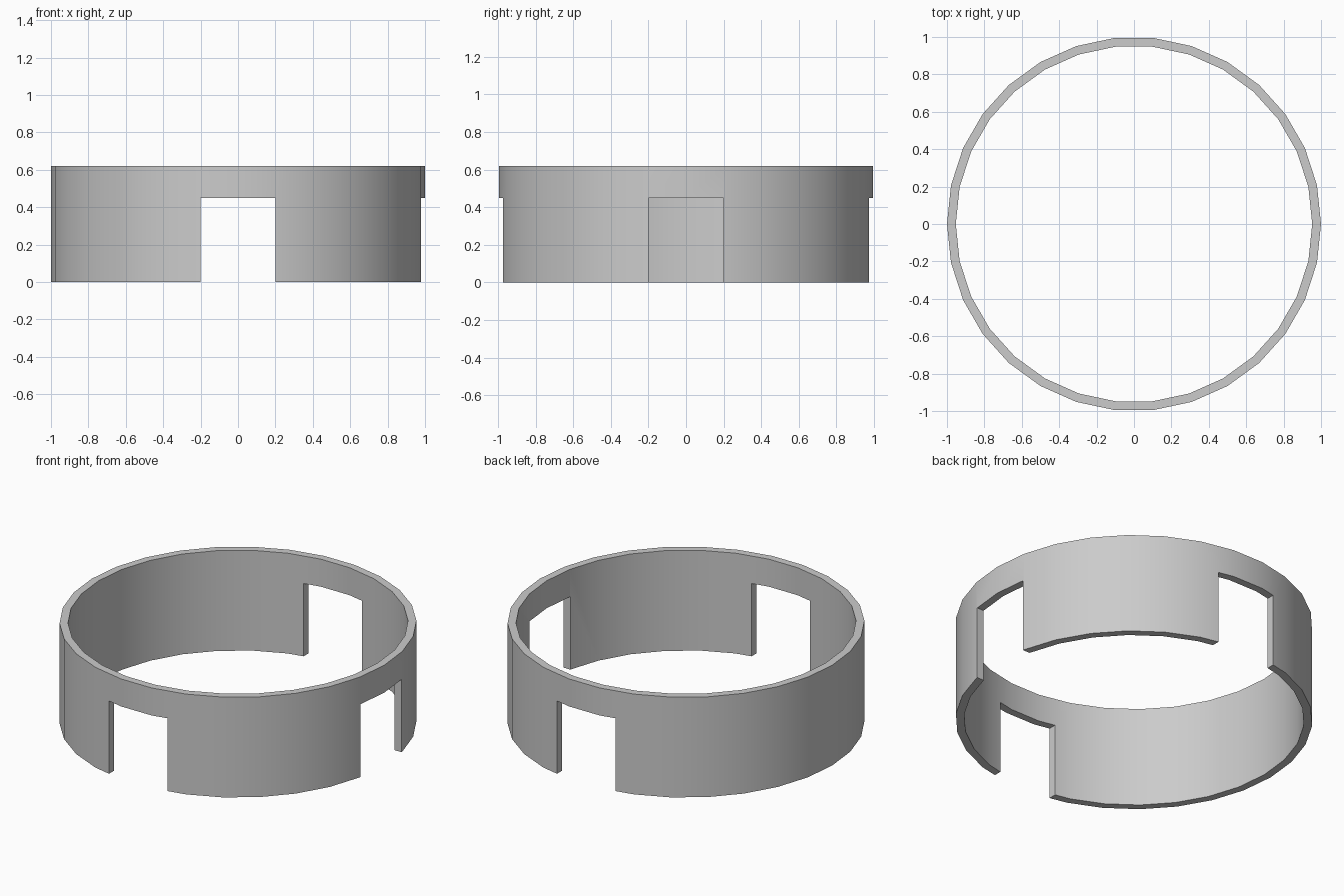
import bpy, bmesh
from math import cos, sin, tau

if "Cube" in bpy.data.objects:
    bpy.data.objects.remove(bpy.data.objects["Cube"])

SIDES, OUTER, INNER, HEIGHT = 30, 1.0, 0.953, 0.62
NOTCH_HALF, NOTCH_TOP = 0.2, 0.45


def make_object(name, bm):
    bmesh.ops.recalc_face_normals(bm, faces=bm.faces)
    mesh = bpy.data.meshes.new(name)
    bm.to_mesh(mesh)
    bm.free()
    obj = bpy.data.objects.new(name, mesh)
    bpy.context.collection.objects.link(obj)
    return obj


def make_ring(name):
    bm = bmesh.new()
    profile = [(OUTER, 0), (OUTER, HEIGHT), (INNER, HEIGHT), (INNER, 0)]
    loops = [[bm.verts.new((r * cos(tau * i / SIDES), r * sin(tau * i / SIDES), z))
              for r, z in profile] for i in range(SIDES)]
    for i in range(SIDES):
        a, b = loops[i], loops[(i + 1) % SIDES]
        for j in range(4):
            k = (j + 1) % 4
            bm.faces.new((a[j], b[j], b[k], a[k]))
    return make_object(name, bm)


def make_box(name, lo, hi):
    bm = bmesh.new()
    bmesh.ops.create_cube(bm, size=1)
    for v in bm.verts:
        v.co = [lo[i] if v.co[i] < 0 else hi[i] for i in range(3)]
    return make_object(name, bm)


# Ring wall
ring = make_ring("ring_wall")

# Notches in the front, back and right side; the left side stays closed
n = NOTCH_HALF
cutters = [
    make_box("front_notch_cutter", (-n, -1.2, -0.2), (n, -0.7, NOTCH_TOP)),
    make_box("back_notch_cutter", (-n, 0.7, -0.2), (n, 1.2, NOTCH_TOP)),
    make_box("right_notch_cutter", (0.7, -n, -0.2), (1.2, n, NOTCH_TOP)),
]
bpy.context.view_layer.objects.active = ring
for cutter in cutters:
    mod = ring.modifiers.new(cutter.name, 'BOOLEAN')
    mod.operation = 'DIFFERENCE'
    mod.solver = 'EXACT'
    mod.object = cutter
    bpy.ops.object.modifier_apply(modifier=mod.name)
for cutter in cutters:
    bpy.data.objects.remove(cutter)

# Smooth wall with crisp rims and notch edges
bpy.ops.object.select_all(action='DESELECT')
ring.select_set(True)
bpy.ops.object.shade_smooth_by_angle(angle=0.52)
